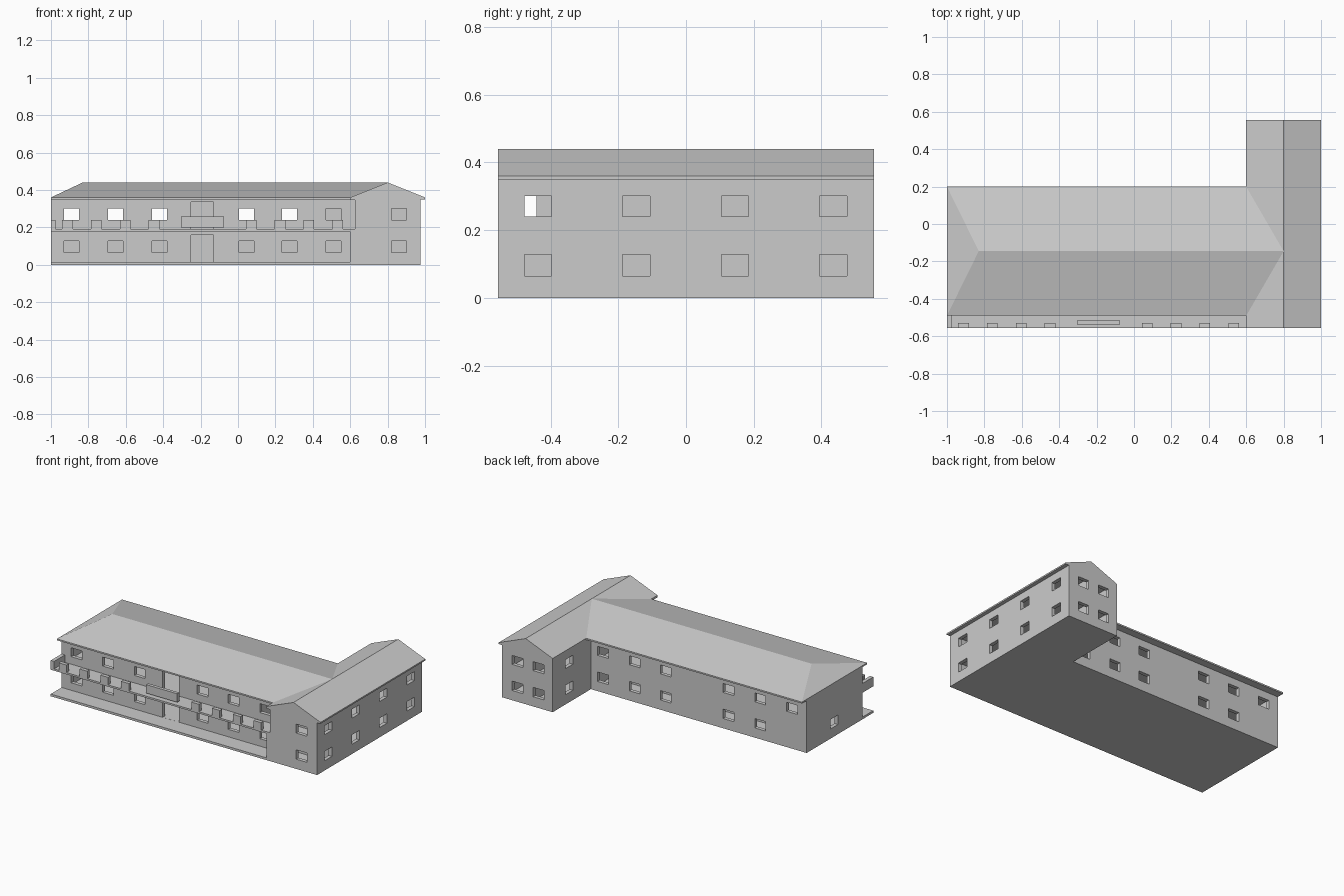
import bpy, bmesh
from mathutils import Vector

if "Cube" in bpy.data.objects:
    bpy.data.objects.remove(bpy.data.objects["Cube"])


def boxes(name, spans):
    """One object from boxes given as (x0, x1, y0, y1, z0, z1)."""
    bm = bmesh.new()
    for x0, x1, y0, y1, z0, z1 in spans:
        vs = bmesh.ops.create_cube(bm, size=1)["verts"]
        for v in vs:
            v.co = Vector((x1 if v.co.x > 0 else x0,
                           y1 if v.co.y > 0 else y0,
                           z1 if v.co.z > 0 else z0))
    return finish(name, bm)


def finish(name, bm):
    bmesh.ops.recalc_face_normals(bm, faces=bm.faces)
    me = bpy.data.meshes.new(name)
    bm.to_mesh(me)
    bm.free()
    ob = bpy.data.objects.new(name, me)
    bpy.context.collection.objects.link(ob)
    return ob


def prism(name, points, offset):
    """Extrude a flat polygon along an offset vector."""
    bm = bmesh.new()
    face = bm.faces.new([bm.verts.new(p) for p in points])
    new = bmesh.ops.extrude_face_region(bm, geom=[face])["geom"]
    bmesh.ops.translate(bm, vec=offset,
                        verts=[g for g in new if isinstance(g, bmesh.types.BMVert)])
    return finish(name, bm)


def cut(target, cutter):
    mod = target.modifiers.new("cut", 'BOOLEAN')
    mod.operation = 'DIFFERENCE'
    mod.solver = 'EXACT'
    mod.object = cutter
    bpy.context.view_layer.objects.active = target
    bpy.ops.object.modifier_apply(modifier=mod.name)
    bpy.data.objects.remove(cutter)


# L-shaped walls
walls = prism("walls", [(x, y, 0) for x, y in
              [(-1, -.44), (.6, -.44), (.6, -.555), (.975, -.555),
               (.975, .555), (.6, .555), (.6, .15), (-1, .15)]], (0, 0, .35))

# Hollow rooms on both floors
LOW, HIGH = (.015, .172), (.19, .345)
rooms = [(-.975, .58, -.415, -.05, *LOW), (-.975, .58, -.03, .125, *LOW),
         (-.975, .44, -.415, .125, *HIGH),
         (.46, .58, -.415, -.15, *HIGH), (.46, .58, -.13, .125, *HIGH)]
for z in (LOW, HIGH):
    rooms += [(.625, .95, -.53, -.38, *z),
              (.625, .77, -.36, .53, *z), (.79, .95, -.36, .53, *z)]
cut(walls, boxes("room_cutter", rooms))

# Windows and doors
W, D = .04, .02
holes = []
for z0, z1 in ((.065, .128), (.24, .30)):
    upper = z0 > .2
    for x in (-.89, -.655, -.42, .045, .275, .51):
        holes.append((x - W, x + W, -.44 - D, -.44 + .03, z0, z1))
        if upper or x > -.8:
            holes.append((x - W, x + W, .12, .15 + D, z0, z1))
    for y in (-.437, -.147, .145, .435):
        holes.append((.945, .975 + D, y - W, y + W, z0, z1))
    for x, y in ((.86, -.555), (.86, .555), (.705, .555)):
        holes.append((x - W, x + W, y - .03, y + .03, z0, z1))
    holes.append((.58, .63, .34, .42, z0, z1))
holes.append((-1 - D, -.97, -.18, -.10, .065, .128))
holes += [(-.25, -.13, -.46, -.41, .0155, .16), (-.25, -.13, -.46, -.41, .191, .335)]
# Open passage from the balcony into the wing
holes.append((.59, .626, -.57, -.441, .191, .346))
cut(walls, boxes("opening_cutter", holes))

# Gable roof over the wing
prism("wing_roof", [(x, -.555, z) for x, z in
      [(.6, .35), (1, .35), (1, .36), (.8, .44), (.6, .36)]], (0, 1.11, 0))

# Hip roof over the main block, running into the wing roof
bm = bmesh.new()
plan = [(-1, -.49), (.6, -.49), (.6, .2), (-1, .2)]
low = [bm.verts.new((x, y, .35)) for x, y in plan]
top = [bm.verts.new((x, y, .36)) for x, y in plan]
r0, r1 = (bm.verts.new((x, -.145, .44)) for x in (-.83, .8))
bm.faces.new(low)
for i in range(4):
    j = (i + 1) % 4
    bm.faces.new((low[i], low[j], top[j], top[i]))
bm.faces.new((top[0], top[1], r1, r0))
bm.faces.new((top[2], top[3], r0, r1))
bm.faces.new((top[3], top[0], r0))
finish("main_roof", bm)

# Terrace and balcony floor
boxes("terrace", [(-1, .6, -.555, -.44, 0, .015)])
boxes("balcony_floor", [(-1, .6, -.555, -.44, .178, .19)])

# Balcony posts, end wall and centre panel
starts = [-.94 + .154 * i for i in range(4)] + [.042 + .154 * i for i in range(4)]
boxes("balcony_posts", [(x, x + .057, -.555, -.53, .19, .24) for x in starts])
boxes("balcony_end_wall", [(-1, -.975, -.555, -.44, .19, .24)])
boxes("balcony_centre_panel", [(-.305, -.075, -.537, -.515, .2, .257)])
